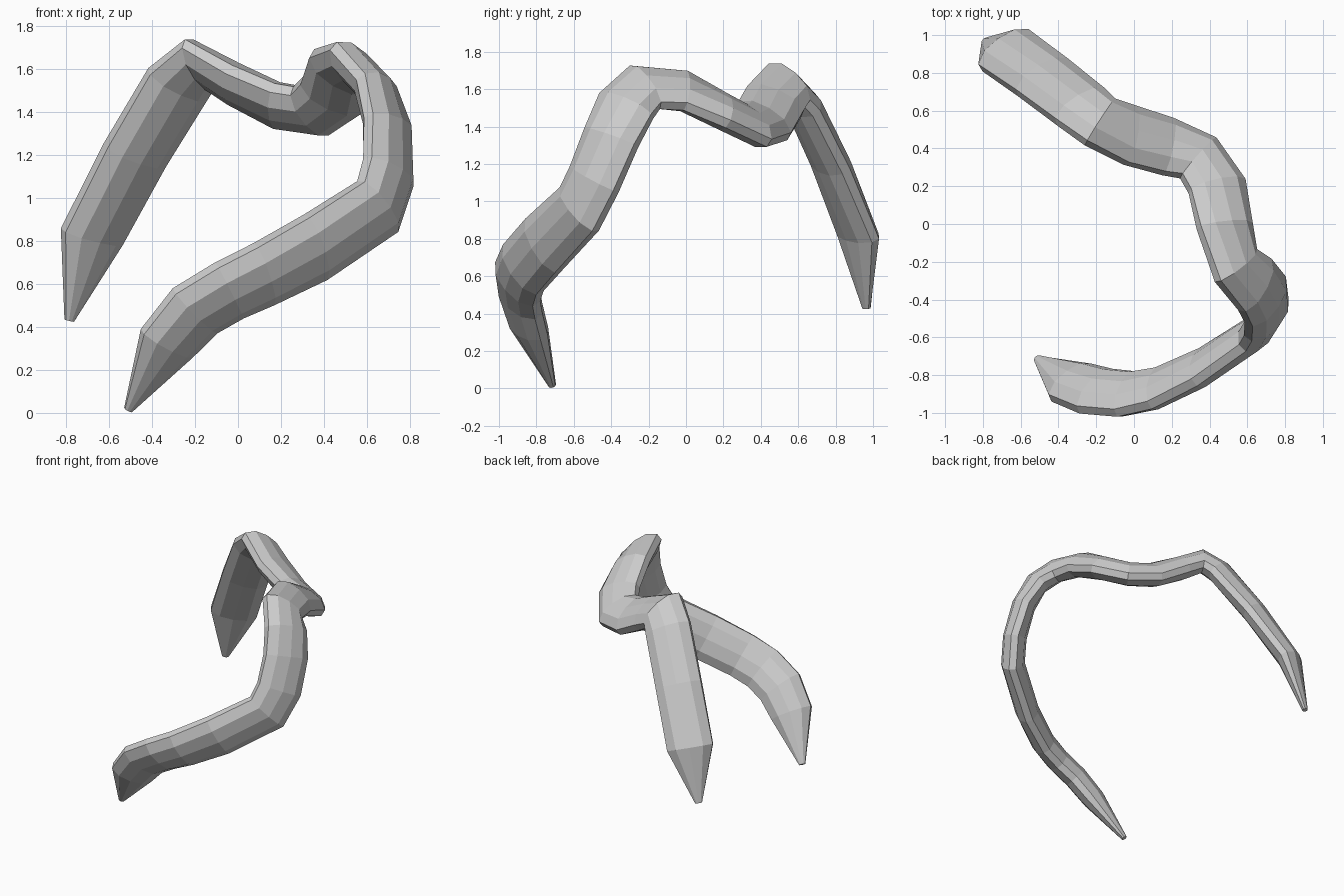
import bpy, bmesh
from mathutils import Vector

# Centre line of the worm-like body: x, y, z, half width, half thickness
PATH = [
    (-0.51, -0.715, 0.015, 0.022, 0.02),
    (-0.33, -0.84, 0.325, 0.15, 0.08),
    (-0.20, -0.885, 0.475, 0.165, 0.085),
    (-0.04, -0.90, 0.57, 0.165, 0.085),
    (0.12, -0.87, 0.645, 0.165, 0.085),
    (0.36, -0.76, 0.77, 0.17, 0.085),
    (0.65, -0.57, 0.96, 0.165, 0.085),
    (0.70, -0.49, 1.12, 0.165, 0.085),
    (0.695, -0.40, 1.34, 0.165, 0.085),
    (0.64, -0.32, 1.51, 0.165, 0.085),
    (0.54, -0.22, 1.61, 0.16, 0.085),
    (0.48, -0.01, 1.59, 0.16, 0.085),
    (0.44, 0.20, 1.48, 0.16, 0.085),
    (0.34, 0.35, 1.405, 0.16, 0.085),
    (0.18, 0.41, 1.43, 0.165, 0.085),
    (-0.02, 0.47, 1.53, 0.165, 0.085),
    (-0.18, 0.54, 1.62, 0.165, 0.085),
    (-0.28, 0.62, 1.53, 0.165, 0.085),
    (-0.48, 0.775, 1.20, 0.165, 0.085),
    (-0.68, 0.92, 0.82, 0.165, 0.08),
    (-0.785, 0.965, 0.43, 0.025, 0.02),
]

# Flattened ten-sided section: (across width, across thickness)
SECTION = [(1, 0.3), (0.6, 0.85), (0, 1), (-0.6, 0.85), (-1, 0.3),
           (-1, -0.3), (-0.6, -0.85), (0, -1), (0.6, -0.85), (1, -0.3)]
WIDE = Vector((0.55, 0.60, -0.58)).normalized()

# Sweep the section along the path, keeping its wide axis facing one way
bm = bmesh.new()
points = [Vector(p[:3]) for p in PATH]
rings = []
for i, p in enumerate(points):
    ahead = (points[min(i + 1, len(points) - 1)] - p).normalized()
    behind = (p - points[max(i - 1, 0)]).normalized()
    tangent = (ahead + behind).normalized()
    wide = (WIDE - tangent * WIDE.dot(tangent)).normalized()
    thick = tangent.cross(wide)
    w, t = PATH[i][3:]
    rings.append([bm.verts.new(p + wide * a * w + thick * b * t) for a, b in SECTION])

# Skin and end caps
n = len(SECTION)
for a, b in zip(rings, rings[1:]):
    for k in range(n):
        bm.faces.new((a[k], a[(k + 1) % n], b[(k + 1) % n], b[k]))
bm.faces.new(rings[0])
bm.faces.new(rings[-1])
bmesh.ops.recalc_face_normals(bm, faces=bm.faces)

mesh = bpy.data.meshes.new("curved_body")
bm.to_mesh(mesh)
bm.free()
bpy.context.collection.objects.link(bpy.data.objects.new("curved_body", mesh))
